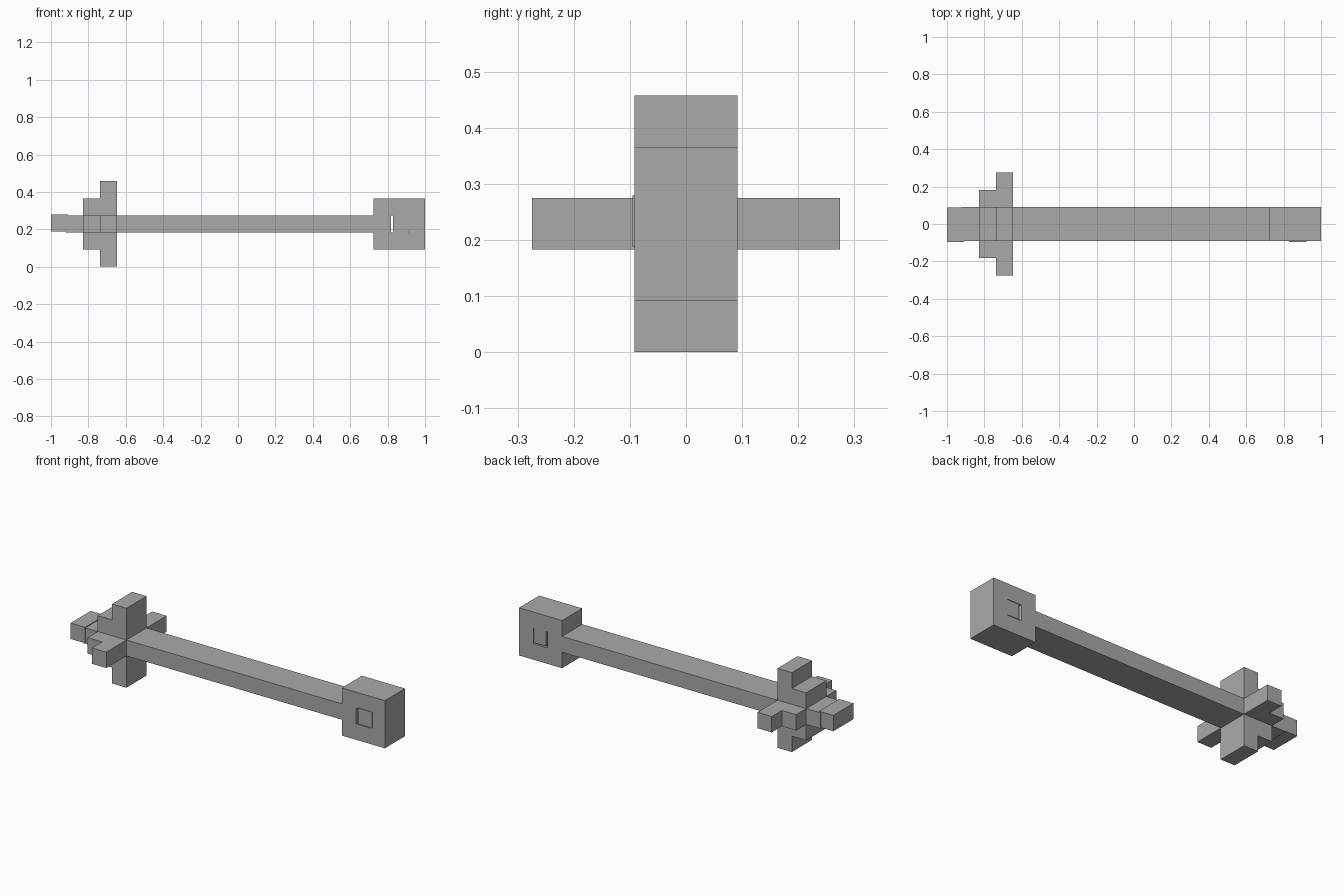
import bpy, bmesh, math
from mathutils import Matrix, Vector

cube = bpy.data.objects.get("Cube")
if cube:
    bpy.data.objects.remove(cube, do_unlink=True)

C = 0.0915                 # edge length of one block
MID = 2.5 * C              # height of the shaft axis
TAIL = 1 - 22 * C          # x where the block grid begins
SHIFT = Vector((-1 - TAIL, -0.004, 0.005))   # nudge of the loose blocks

grey = bpy.data.materials.new("plain grey")
grey.use_nodes = True
colour = (0.4, 0.4, 0.4, 1)
grey.diffuse_color = colour
grey.node_tree.nodes["Principled BSDF"].inputs["Base Color"].default_value = colour


def finish(name, bm):
    bmesh.ops.recalc_face_normals(bm, faces=bm.faces)
    mesh = bpy.data.meshes.new(name)
    bm.to_mesh(mesh)
    bm.free()
    mesh.materials.append(grey)
    obj = bpy.data.objects.new(name, mesh)
    bpy.context.collection.objects.link(obj)
    return obj


def block(name, start, length, depth=2, height=1, shift=Vector()):
    """Box on the axis, in block units, starting at a grid column."""
    bm = bmesh.new()
    bmesh.ops.create_cube(bm, size=C)
    bmesh.ops.scale(bm, vec=(length, depth, height), verts=bm.verts)
    centre = Vector((TAIL + (start + length / 2) * C, 0, MID))
    bmesh.ops.translate(bm, vec=centre + shift, verts=bm.verts)
    return finish(name, bm)


def vane(name, angle, inner, width):
    """Stepped fin, turned about the shaft axis."""
    bm = bmesh.new()
    outline = [(2, 0), (4, 0), (4, 2), (3, 2), (3, 1), (2, 1)]
    verts = [bm.verts.new((TAIL + x * C, -width * C / 2, (inner + r) * C))
             for x, r in outline]
    face = bm.faces.new(verts)
    out = bmesh.ops.extrude_face_region(bm, geom=[face])
    moved = [v for v in out["geom"] if isinstance(v, bmesh.types.BMVert)]
    bmesh.ops.translate(bm, vec=(0, width * C, 0), verts=moved)
    turn = Matrix.Translation((0, 0, MID)) @ Matrix.Rotation(angle, 4, "X")
    bmesh.ops.transform(bm, matrix=turn, verts=bm.verts)
    return finish(name, bm)


# Shaft and loose end block
block("shaft", 1, 18)
block("end_block", 0, 1, shift=SHIFT)

# Four stepped fins around the shaft
vane("top_fin", 0, 0.5, 2)
vane("bottom_fin", math.pi, 0.5, 2)
vane("front_fin", math.pi / 2, 1, 1)
vane("back_fin", -math.pi / 2, 1, 1)

# Head with a square hole through it
head = block("head", 19, 3, height=3)
cutter = block("head_hole_cutter", 20, 1, depth=3)
cutter.hide_render = True
cutter.hide_set(True)
hole = head.modifiers.new("hole", "BOOLEAN")
hole.operation = "DIFFERENCE"
hole.solver = "EXACT"
hole.object = cutter

# Loose plug sitting slightly off-centre in the hole
block("head_plug", 20, 1, shift=SHIFT)
